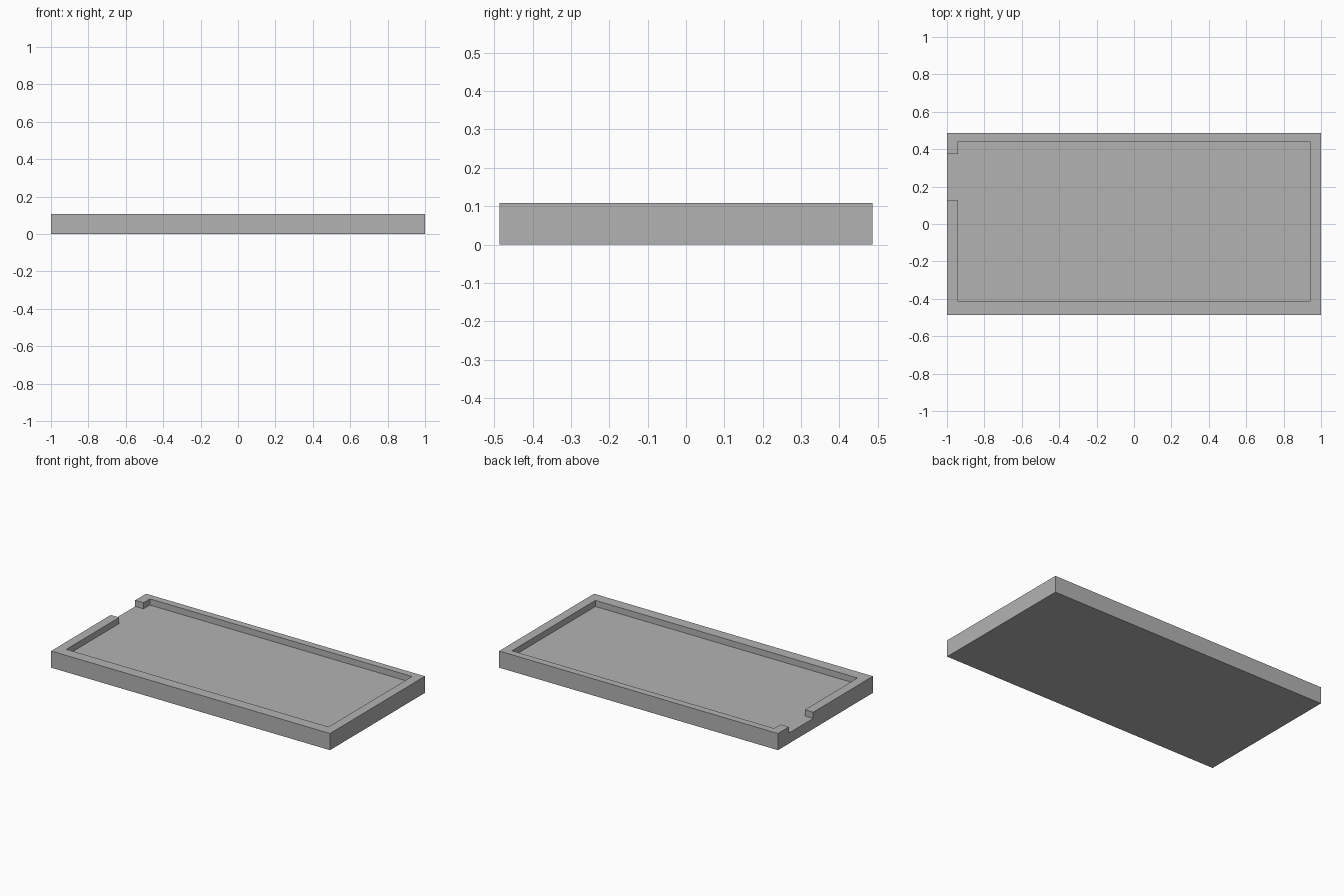
import bpy
import bmesh

cube = bpy.data.objects.get("Cube")
if cube:
    bpy.data.objects.remove(cube, do_unlink=True)

grey = bpy.data.materials.new("plain grey")
grey.use_nodes = True
colour = (0.45, 0.45, 0.45, 1)
grey.diffuse_color = colour
grey.node_tree.nodes["Principled BSDF"].inputs["Base Color"].default_value = colour

FLOOR, TOP = 0.068, 0.108
OUT_X, OUT_Y = 1.0, 0.486
IN_X, IN_FRONT, IN_BACK = 0.94, -0.415, 0.44
NOTCH_FRONT, NOTCH_BACK = 0.125, 0.375


def prism(name, outline, z0, z1):
    """Extrude a flat outline between two heights."""
    bm = bmesh.new()
    face = bm.faces.new([bm.verts.new((x, y, z0)) for x, y in outline])
    top = bmesh.ops.extrude_face_region(bm, geom=[face])["geom"]
    verts = [v for v in top if isinstance(v, bmesh.types.BMVert)]
    bmesh.ops.translate(bm, verts=verts, vec=(0, 0, z1 - z0))
    bmesh.ops.recalc_face_normals(bm, faces=bm.faces)
    mesh = bpy.data.meshes.new(name)
    bm.to_mesh(mesh)
    bm.free()
    mesh.materials.append(grey)
    obj = bpy.data.objects.new(name, mesh)
    bpy.context.collection.objects.link(obj)
    return obj


# Solid slab
tray = prism("tray", [(-OUT_X, -OUT_Y), (OUT_X, -OUT_Y),
                      (OUT_X, OUT_Y), (-OUT_X, OUT_Y)], 0, TOP)

# Recess with a notch open through the right-hand rim
cutter = prism("recess_cutter", [
    (-IN_X, IN_FRONT), (IN_X, IN_FRONT), (IN_X, IN_BACK), (-IN_X, IN_BACK),
    (-IN_X, NOTCH_BACK), (-OUT_X - 0.1, NOTCH_BACK),
    (-OUT_X - 0.1, NOTCH_FRONT), (-IN_X, NOTCH_FRONT)], FLOOR, TOP + 0.1)
cutter.hide_render = True
cutter.hide_viewport = True
cutter.display_type = 'WIRE'

cut = tray.modifiers.new("recess", 'BOOLEAN')
cut.operation = 'DIFFERENCE'
cut.solver = 'EXACT'
cut.object = cutter
